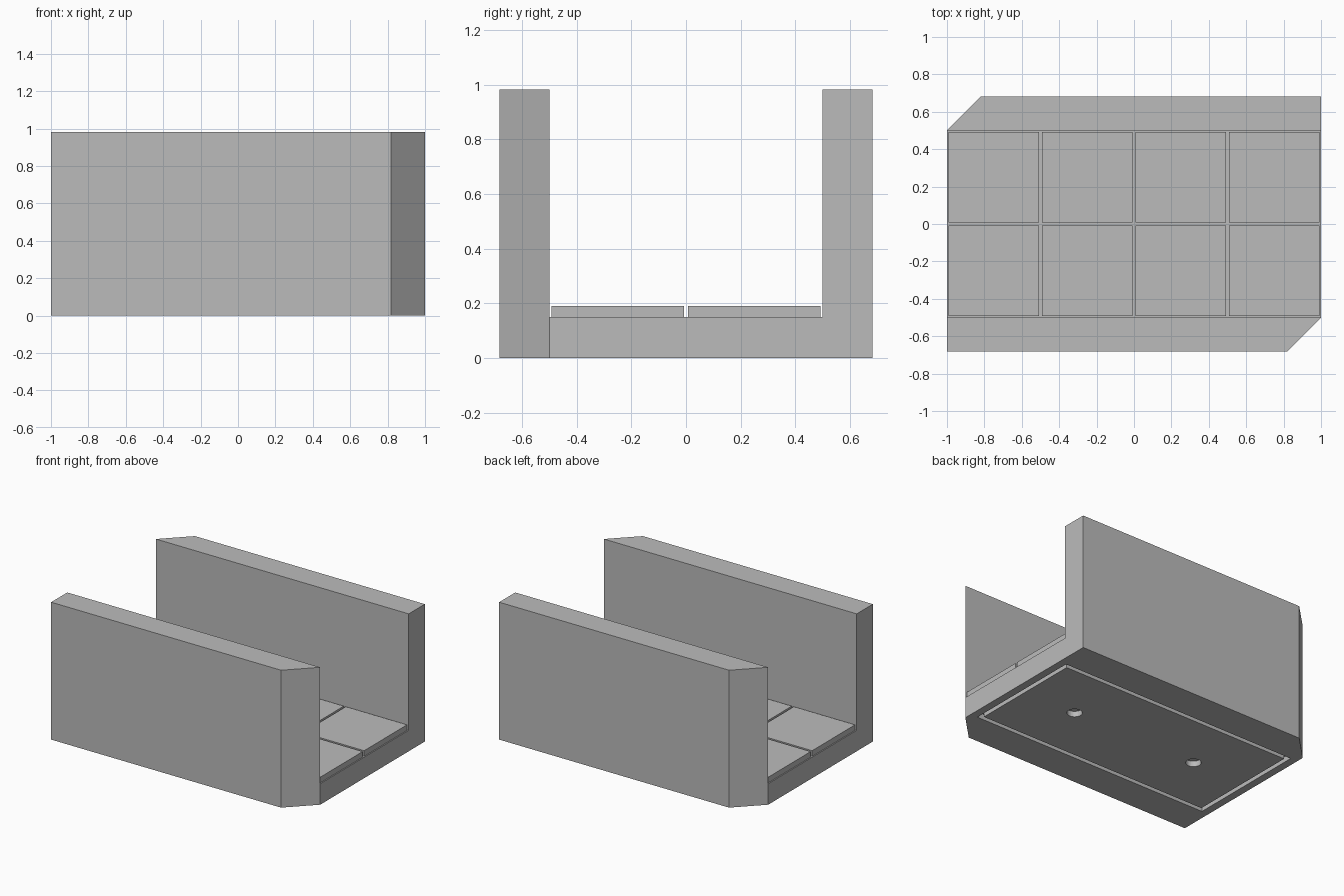
import bpy
import bmesh

cube = bpy.data.objects.get("Cube")
if cube:
    bpy.data.objects.remove(cube, do_unlink=True)

# One plain grey for everything
grey = bpy.data.materials.new("stone_grey")
grey.use_nodes = True
colour = (0.5, 0.5, 0.5, 1)
grey.diffuse_color = colour
grey.node_tree.nodes["Principled BSDF"].inputs["Base Color"].default_value = colour

HALF_Y, INNER_Y = 0.682, 0.5
CHAMFER_X = 1 - (HALF_Y - INNER_Y)
FLOOR_Z, TILE_Z, WALL_Z = 0.15, 0.19, 0.982
GAP = 0.016


def prism(name, outline, z0, z1):
    """Extrude a flat outline from z0 up to z1."""
    bm = bmesh.new()
    face = bm.faces.new([bm.verts.new((x, y, z0)) for x, y in outline])
    top = bmesh.ops.extrude_face_region(bm, geom=[face])["geom"]
    for v in top:
        if isinstance(v, bmesh.types.BMVert):
            v.co.z = z1
    bmesh.ops.recalc_face_normals(bm, faces=bm.faces)
    mesh = bpy.data.meshes.new(name)
    bm.to_mesh(mesh)
    bm.free()
    mesh.materials.append(grey)
    obj = bpy.data.objects.new(name, mesh)
    bpy.context.collection.objects.link(obj)
    return obj


def block(name, x, y, hx, hy, z0, z1):
    corners = [(-1, -1), (1, -1), (1, 1), (-1, 1)]
    return prism(name, [(x + sx * hx, y + sy * hy) for sx, sy in corners], z0, z1)


def cut(target, cutter):
    """Subtract the cutter, bake the result and remove the cutter."""
    cutter.hide_render = True
    mod = target.modifiers.new("cut", "BOOLEAN")
    mod.operation = "DIFFERENCE"
    mod.solver = "EXACT"
    mod.object = cutter
    bpy.context.view_layer.update()
    baked = bpy.data.meshes.new_from_object(
        target.evaluated_get(bpy.context.evaluated_depsgraph_get()))
    target.modifiers.clear()
    target.data = baked
    bpy.data.objects.remove(cutter, do_unlink=True)


# Corridor body: outline with two opposite corners bevelled, then the channel
half = [(-1, -HALF_Y), (CHAMFER_X, -HALF_Y), (1, -INNER_Y)]
body = prism("corridor_body", half + [(-x, -y) for x, y in half], 0, WALL_Z)
cut(body, block("channel_cutter", 0, 0, 1.2, INNER_Y, FLOOR_Z, 1.2))

# Rectangular groove under the base
groove = block("groove_cutter", 0, 0, 0.945, 0.445, -0.05, 0.04)
cut(groove, block("groove_core", 0, 0, 0.915, 0.415, -0.1, 0.1))
cut(body, groove)

# Two round sockets under the base
for x in (-0.5, 0.5):
    bpy.ops.mesh.primitive_cylinder_add(vertices=32, radius=0.05, depth=0.08,
                                        location=(x, 0, 0))
    socket = bpy.context.object
    socket.name = "socket_cutter"
    socket.data.materials.append(grey)
    cut(body, socket)

# Floor tiles in a four by two grid
size = (0.5 - GAP) / 2
for row in range(2):
    for col in range(4):
        block(f"floor_tile_{row + 1}_{col + 1}", col * 0.5 - 0.75, row * 0.5 - 0.25,
              size, size, FLOOR_Z, TILE_Z)
